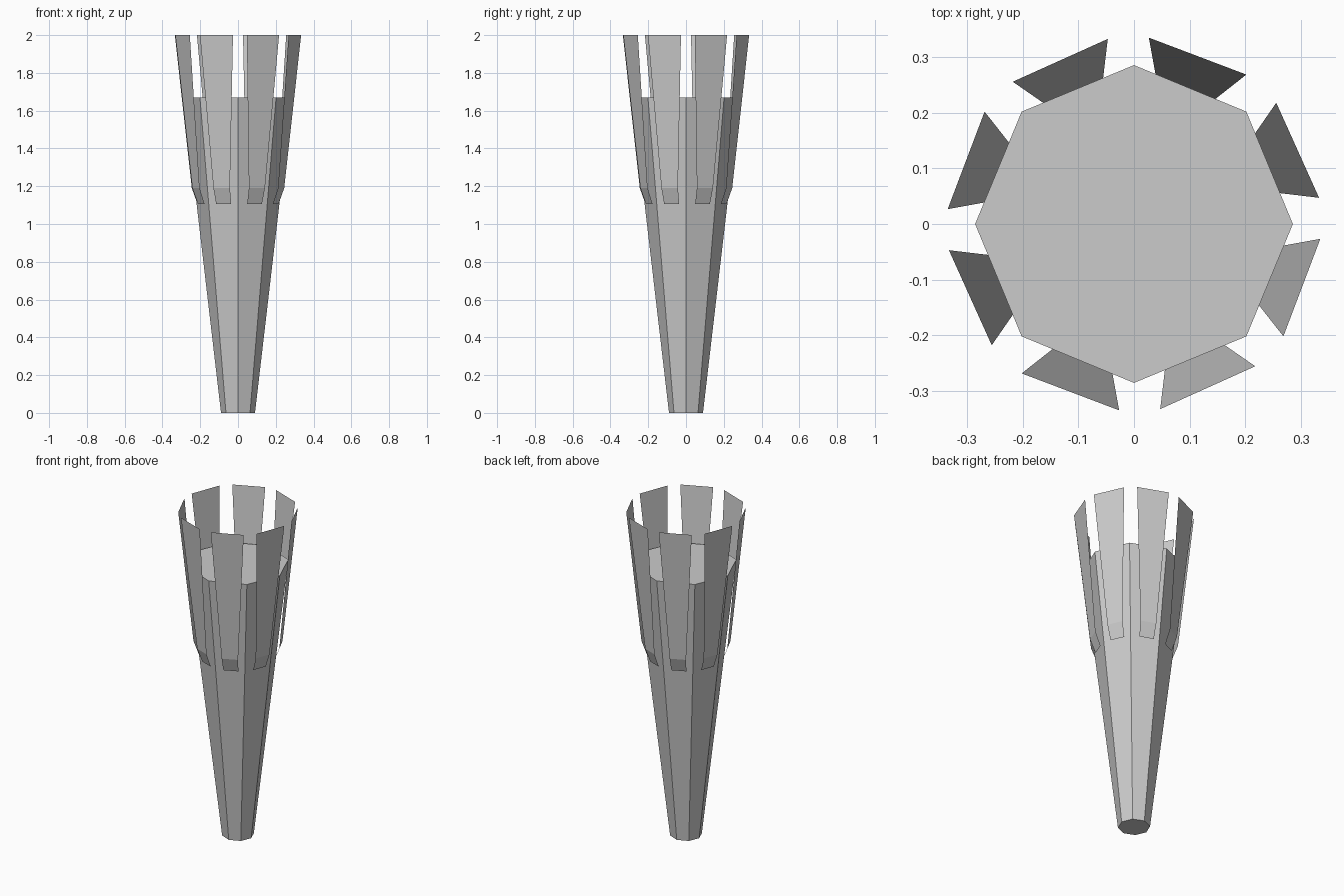
import bpy, bmesh, math

if "Cube" in bpy.data.objects:
    bpy.data.objects.remove(bpy.data.objects["Cube"])


def make_object(name, bm):
    mesh = bpy.data.meshes.new(name)
    bm.to_mesh(mesh)
    bm.free()
    obj = bpy.data.objects.new(name, mesh)
    bpy.context.collection.objects.link(obj)
    return obj


SIDES = 8

# Tapered octagonal shaft, closed at both ends, corners on the x and y axes
bm = bmesh.new()
rings = []
for radius, z in ((0.09, 0.0), (0.285, 1.67)):
    rings.append([bm.verts.new((radius * math.cos(i * math.tau / SIDES),
                                radius * math.sin(i * math.tau / SIDES), z))
                  for i in range(SIDES)])
low, high = rings
for i in range(SIDES):
    j = (i + 1) % SIDES
    bm.faces.new((low[i], low[j], high[j], high[i]))
bm.faces.new(low[::-1])
bm.faces.new(high)
make_object("shaft", bm)

# Thin flared slats around the top: (distance from axis, height, width)
SLAT_PROFILE = ((0.213, 1.105, 0.085), (0.244, 1.19, 0.093), (0.322, 2.0, 0.187))
SLAT_TWIST = math.radians(1.75)
for k in range(SIDES):
    bm = bmesh.new()
    rows = [(bm.verts.new((d, -w / 2, z)), bm.verts.new((d, w / 2, z)))
            for d, z, w in SLAT_PROFILE]
    for a, b in zip(rows, rows[1:]):
        bm.faces.new((a[0], a[1], b[1], b[0]))
    slat = make_object(f"slat_{k + 1}", bm)
    slat.rotation_euler.z = (k + 0.5) * math.tau / SIDES + SLAT_TWIST
